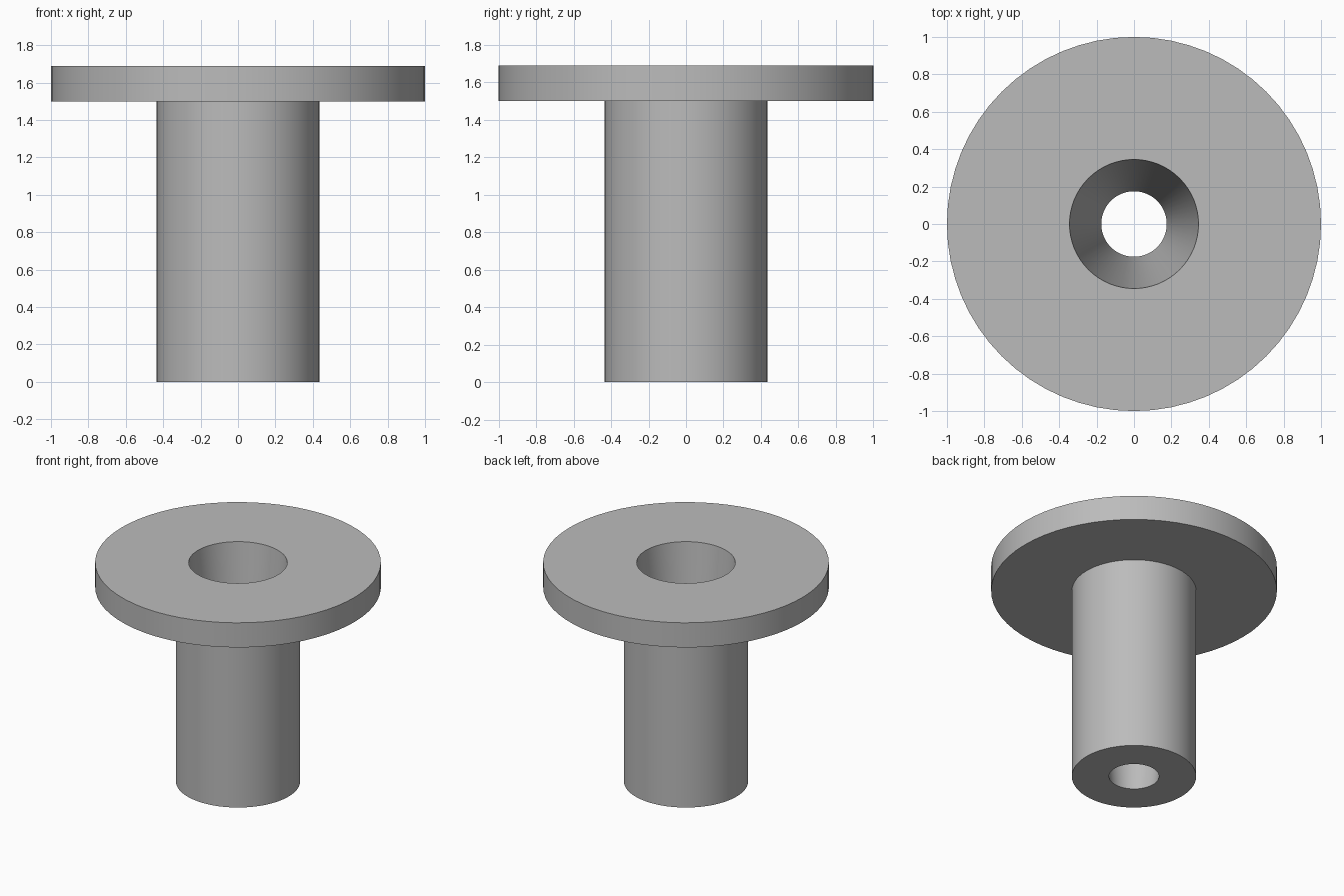
import bpy
import bmesh
from math import radians, tau
from mathutils import Matrix, Vector

cube = bpy.data.objects.get("Cube")
if cube:
    bpy.data.objects.remove(cube, do_unlink=True)

# Single grey material
grey = bpy.data.materials.new("plain grey")
grey.use_nodes = True
colour = (0.5, 0.5, 0.5, 1)
grey.diffuse_color = colour
grey.node_tree.nodes["Principled BSDF"].inputs["Base Color"].default_value = colour

SIDES = 64
# Closed (radius, height) section: foot, shaft, flange, tapered through bore
section = [(0.175, 0), (0.435, 0), (0.435, 1.5), (1, 1.5), (1, 1.69), (0.345, 1.69)]


def lathe(name, profile):
    """Revolve a closed section round the z axis."""
    bm = bmesh.new()
    rings = []
    for i in range(SIDES):
        turn = Matrix.Rotation(tau * i / SIDES, 3, "Z")
        rings.append([bm.verts.new(turn @ Vector((r, 0, z))) for r, z in profile])
    for i, ring in enumerate(rings):
        after = rings[(i + 1) % SIDES]
        for j in range(len(profile)):
            k = (j + 1) % len(profile)
            bm.faces.new((ring[j], after[j], after[k], ring[k]))
    bmesh.ops.recalc_face_normals(bm, faces=bm.faces)
    mesh = bpy.data.meshes.new(name)
    bm.to_mesh(mesh)
    bm.free()
    mesh.materials.append(grey)
    obj = bpy.data.objects.new(name, mesh)
    bpy.context.collection.objects.link(obj)
    return obj


bushing = lathe("flanged_bushing", section)
bpy.ops.object.select_all(action="DESELECT")
bushing.select_set(True)
bpy.context.view_layer.objects.active = bushing
bpy.ops.object.shade_smooth_by_angle(angle=radians(30))
